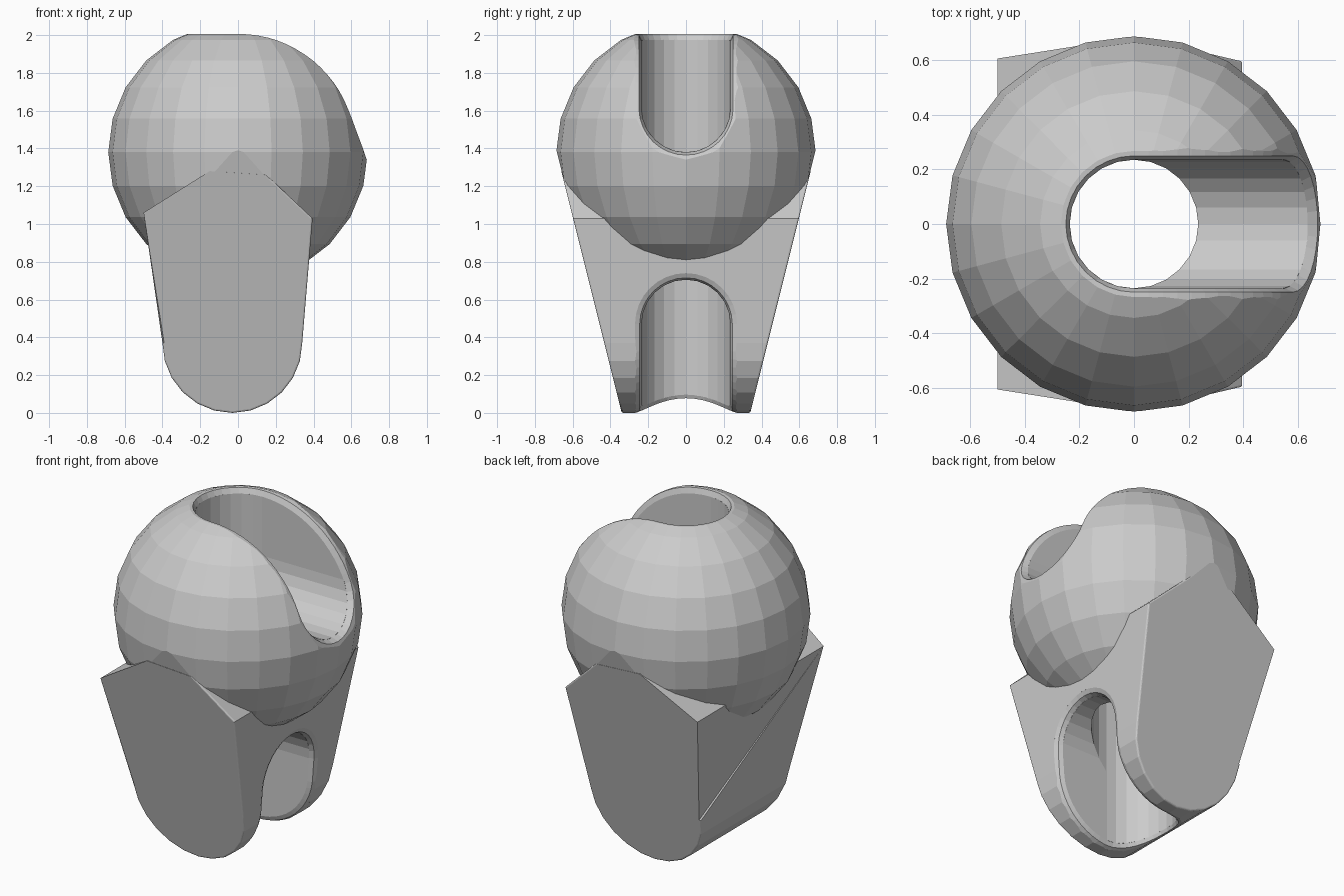
import bpy, bmesh
from math import sin, cos, pi, sqrt, acos, radians
from mathutils import Vector

if "Cube" in bpy.data.objects:
    bpy.data.objects.remove(bpy.data.objects["Cube"])

R, ZC = 0.687, 1.38          # ball radius and height
HOLE = 0.235                 # bore and slot half width
AX, AR = -0.03, 0.37         # rounded foot: arc centre x, radius
Z_TOP, Z_LOW = 1.615, 0.47   # slot arc heights
Y0, SLOPE = 0.34, 0.25       # flared side faces: y = Y0 + SLOPE * z


def to_object(bm, name):
    bmesh.ops.recalc_face_normals(bm, faces=bm.faces[:])
    me = bpy.data.meshes.new(name)
    bm.to_mesh(me)
    bm.free()
    ob = bpy.data.objects.new(name, me)
    bpy.context.collection.objects.link(ob)
    return ob


def loft(sections, closed=False):
    """Skin matching closed sections; cap the ends unless closed."""
    bm = bmesh.new()
    rings = [[bm.verts.new(p) for p in s] for s in sections]
    n = len(rings[0])
    for i in range(len(rings) - (0 if closed else 1)):
        a, b = rings[i], rings[(i + 1) % len(rings)]
        for j in range(n):
            k = (j + 1) % n
            bm.faces.new((a[j], a[k], b[k], b[j]))
    if not closed:
        bm.faces.new(rings[0])
        bm.faces.new(rings[-1])
    return bm, rings


def boolean(target, tool, op):
    m = target.modifiers.new(op, 'BOOLEAN')
    m.operation, m.solver, m.object = op, 'EXACT', tool
    bpy.context.view_layer.objects.active = target
    bpy.ops.object.modifier_apply(modifier=m.name)
    bpy.data.objects.remove(tool, do_unlink=True)


def slot_cutter(name, zc, way):
    """Round-ended slot running out towards +x."""
    prof = [(HOLE * cos(pi * i / 12), zc + way * HOLE * sin(pi * i / 12)) for i in range(13)]
    prof += [(-HOLE, zc - way * 1.0), (HOLE, zc - way * 1.0)]
    bm, _ = loft([[(x, y, z) for y, z in prof] for x in (0.004, 1.2)])
    return to_object(bm, name)


def rim_cutter(name, path, d):
    """Swept tool that rounds a rim given (point, surface normal, wall normal)."""
    secs = []
    for p, ns, nc in path:
        p, ns, nc = Vector(p), Vector(ns).normalized(), Vector(nc).normalized()
        t1 = (nc - ns * nc.dot(ns)).normalized()
        t2 = (nc * ns.dot(nc) - ns).normalized()
        e = 0.03
        a, b = p + t1 * d, p + t2 * d
        secs.append([a - t2 * e, a, p + (t1 + t2) * d * 0.293, b, b - t1 * e, p - (t1 + t2) * e])
    bm, _ = loft(secs, closed=True)
    return to_object(bm, name)


# Ball with two flats trimmed off by the flared side planes
bm = bmesh.new()
bmesh.ops.create_uvsphere(bm, u_segments=24, v_segments=12, radius=R)
bmesh.ops.translate(bm, verts=bm.verts[:], vec=(0, 0, ZC))
for s in (-1, 1):
    cut = bmesh.ops.bisect_plane(bm, geom=bm.verts[:] + bm.edges[:] + bm.faces[:],
                                 plane_co=(0, s * (Y0 - 0.002), 0),
                                 plane_no=(0, s, -SLOPE), clear_outer=True)
    rim = [g for g in cut['geom_cut'] if isinstance(g, bmesh.types.BMEdge)]
    bmesh.ops.edgeloop_fill(bm, edges=rim)
ball = to_object(bm, "ball")

# Tapered base with a rounded foot and softened outline
prof = [(0.15, 1.26), (0.395, 1.03)]
prof += [(AX + AR * cos(a), AR - AR * sin(a)) for a in [pi * i / 12 for i in range(13)]]
soft = len(prof) - 1
prof += [(-0.50, 1.06), (-0.15, 1.28)]
bm, rings = loft([[(x, s * (Y0 + SLOPE * z), z) for x, z in prof] for s in (-1, 1)])
bmesh.ops.recalc_face_normals(bm, faces=bm.faces[:])
edges = [bm.edges.get((r[i], r[i + 1])) for r in rings for i in range(soft)]
bmesh.ops.bevel(bm, geom=edges, offset=0.055, offset_type='OFFSET', segments=3,
                profile=0.5, affect='EDGES', clamp_overlap=True)
body = to_object(bm, "socket_body")
boolean(body, ball, 'UNION')

# Vertical bore and the two side slots
bm, _ = loft([[(HOLE * cos(pi * i / 12), HOLE * sin(pi * i / 12), z) for i in range(24)]
              for z in (-0.5, 2.6)])
boolean(body, to_object(bm, "bore_cutter"), 'DIFFERENCE')
boolean(body, slot_cutter("upper_slot_cutter", Z_TOP, -1), 'DIFFERENCE')
boolean(body, slot_cutter("lower_slot_cutter", Z_LOW, 1), 'DIFFERENCE')


# Rounded lip of the upper opening
def on_ball(p, nc):
    return p, (p[0], p[1], p[2] - ZC), nc


rw = sqrt(R * R - HOLE * HOLE)
bmax = acos((Z_TOP - ZC) / rw)
path = []
for i in range(16):
    a = pi / 2 + pi * i / 16
    path.append(on_ball((HOLE * cos(a), HOLE * sin(a), ZC + rw), (cos(a), sin(a), 0)))
wall = [(rw * sin(bmax * i / 14), ZC + rw * cos(bmax * i / 14)) for i in range(15)]
path += [on_ball((x, -HOLE, z), (0, -1, 0)) for x, z in wall]
for i in range(1, 16):
    a = pi + pi * i / 16
    y, z = HOLE * cos(a), Z_TOP + HOLE * sin(a)
    path.append(on_ball((sqrt(R * R - y * y - (z - ZC) ** 2), y, z), (0, cos(a), sin(a))))
path += [on_ball((x, HOLE, z), (0, 1, 0)) for x, z in wall[:0:-1]]
boolean(body, rim_cutter("upper_lip_cutter", path, 0.052), 'DIFFERENCE')

# Rounded lip of the lower opening
path = []
for i in range(17):
    a = pi * i / 16
    z = Z_LOW + HOLE * sin(a)
    path.append(((0.34 + 0.083 * (z - AR), HOLE * cos(a), z), (1, 0, -0.083), (0, cos(a), sin(a))))
angs = [radians(7 * i) for i in range(1, 13)]
foot = [(AX + AR * cos(a), AR - AR * sin(a), (cos(a), 0, -sin(a))) for a in angs]
path += [((x, -HOLE, z), n, (0, -1, 0)) for x, z, n in foot]
for i in range(17):
    a = 1.5 * pi - pi * i / 16
    x = HOLE * cos(a)
    z = AR - sqrt(AR * AR - (x - AX) ** 2)
    path.append(((x, HOLE * sin(a), z), (x - AX, 0, z - AR), (cos(a), sin(a), 0)))
path += [((x, HOLE, z), n, (0, 1, 0)) for x, z, n in foot[::-1]]
boolean(body, rim_cutter("lower_lip_cutter", path, 0.035), 'DIFFERENCE')
